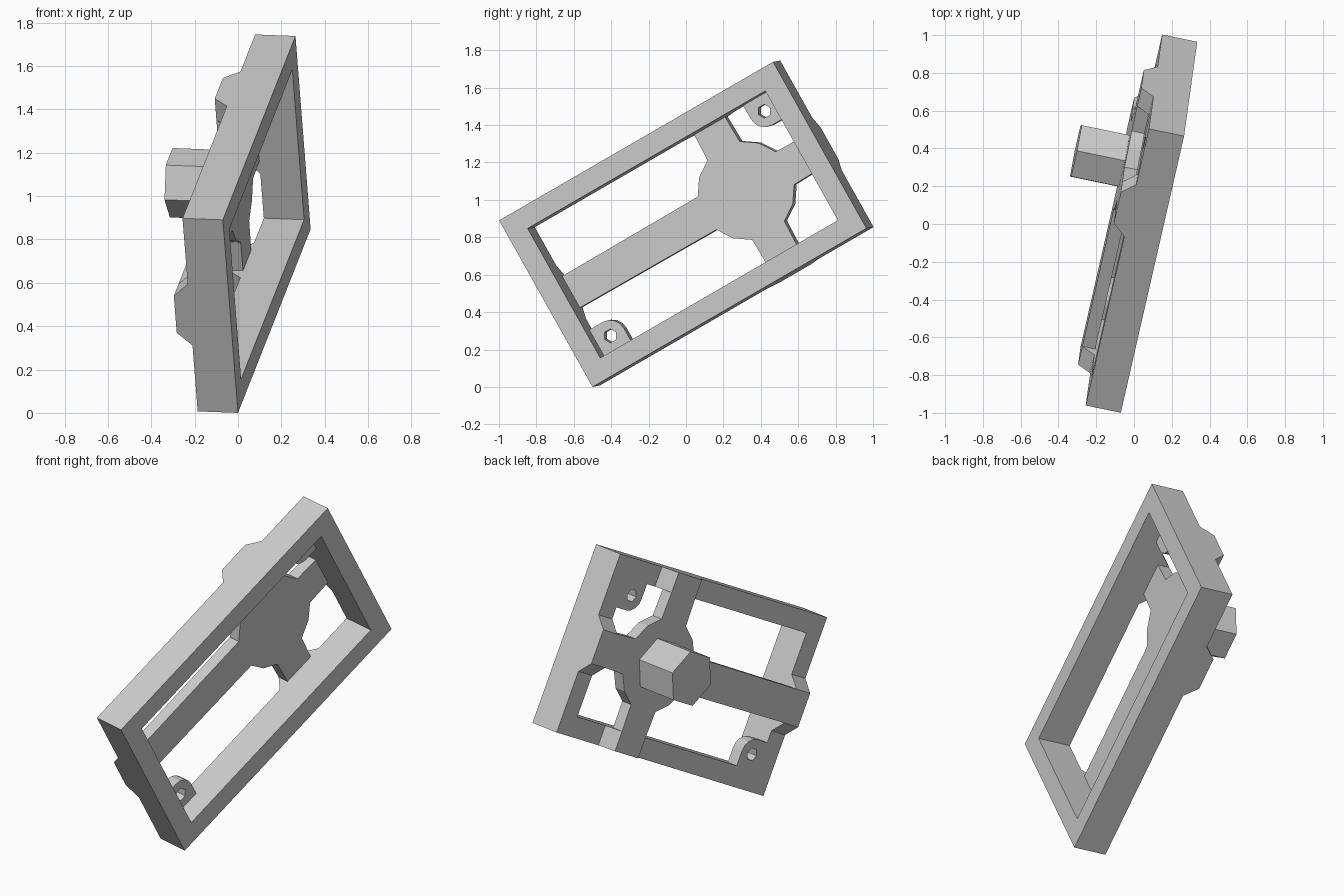
import bpy, bmesh, math
from mathutils import Vector, Matrix

if "Cube" in bpy.data.objects:
    bpy.data.objects.remove(bpy.data.objects["Cube"])

grey = bpy.data.materials.new("plain_grey")
grey.use_nodes = True
COLOUR = (0.6, 0.6, 0.6, 1)
grey.diffuse_color = COLOUR
grey.node_tree.nodes["Principled BSDF"].inputs["Base Color"].default_value = COLOUR

# Tilted placement: local x along the long side, y along the short side, z out of the open face
along = Vector((0.335, 1.465, 0.848)).normalized()
across = Vector((-0.07, -0.5, 0.89))
across = (across - along * across.dot(along)).normalized()
out = along.cross(across)
PLACE = Matrix.Translation((0, -0.5, 0)) @ Matrix((along, across, out)).transposed().to_4x4()

LENGTH, WIDTH, RIM = 1.725, 1.023, 0.114
BACK, ARM_BACK = -0.19, -0.26
HUB = Vector((1.215, WIDTH / 2))
HALF_ARM = 0.097


def add(name, mesh):
    obj = bpy.data.objects.new(name, mesh)
    bpy.context.collection.objects.link(obj)
    mesh.materials.clear()
    mesh.materials.append(grey)
    obj.matrix_world = PLACE
    return obj


def plate(name, loops, low, high):
    """Flat plate from closed outlines; inner outlines become holes."""
    curve = bpy.data.curves.new(name, 'CURVE')
    curve.dimensions, curve.fill_mode = '2D', 'BOTH'
    curve.extrude = (high - low) / 2
    for loop in loops:
        spline = curve.splines.new('POLY')
        spline.points.add(len(loop) - 1)
        for point, (x, y) in zip(spline.points, loop):
            point.co = (x, y, 0, 1)
        spline.use_cyclic_u = True
    temp = bpy.data.objects.new(name + "_outline", curve)
    bpy.context.collection.objects.link(temp)
    bpy.context.view_layer.update()
    mesh = bpy.data.meshes.new_from_object(temp.evaluated_get(bpy.context.evaluated_depsgraph_get()))
    bpy.data.objects.remove(temp)
    mesh.transform(Matrix.Translation((0, 0, (low + high) / 2)))
    bm = bmesh.new()
    bm.from_mesh(mesh)
    bmesh.ops.remove_doubles(bm, verts=bm.verts, dist=0.0005)
    bmesh.ops.recalc_face_normals(bm, faces=bm.faces)
    for face in bm.faces:
        face.smooth = False
    bm.to_mesh(mesh)
    bm.free()
    return add(name, mesh)


def ring(centre, radius, start, end, steps):
    return [(centre[0] + radius * math.cos(math.radians(start + (end - start) * i / steps)),
             centre[1] + radius * math.sin(math.radians(start + (end - start) * i / steps)))
            for i in range(steps + 1)]


def rectangle(margin):
    return [(margin, margin), (LENGTH - margin, margin),
            (LENGTH - margin, WIDTH - margin), (margin, WIDTH - margin)]


# Rectangular frame
plate("frame", [rectangle(0), rectangle(RIM)], BACK, 0)

# Four arms and round hub as one outline
reach = [LENGTH - RIM - HUB.x, HUB.y - RIM, HUB.x - RIM, HUB.y - RIM]
cross = []
for i, far in enumerate(reach):
    turn = Matrix.Rotation(math.radians(90 * i), 2)
    cross += [HUB + turn @ Vector((far, side * HALF_ARM)) for side in (-1, 1)]
    cross += ring(HUB, 0.265, 90 * i + 22.5, 90 * i + 67.5, 2)
plate("arms_and_hub", [cross], ARM_BACK, BACK)

# Chamfered saddles where the arms cross the rim
saddles = {"far_end": (LENGTH - RIM / 2, HUB.y, 90), "near_end": (RIM / 2, HUB.y, 90),
           "upper": (HUB.x, WIDTH - RIM / 2, 0), "lower": (HUB.x, RIM / 2, 0)}
for label, (x, y, angle) in saddles.items():
    bm = bmesh.new()
    bmesh.ops.create_cube(bm, size=1)
    for v in bm.verts:
        v.co.x *= 2 * (0.162 if v.co.z > 0 else HALF_ARM)
        v.co.y *= RIM
        v.co.z = BACK if v.co.z > 0 else ARM_BACK
    bm.transform(Matrix.Translation((x, y, 0)) @ Matrix.Rotation(math.radians(angle), 4, 'Z'))
    mesh = bpy.data.meshes.new(label + "_saddle")
    bm.to_mesh(mesh)
    bm.free()
    add(label + "_saddle", mesh)

# Six-sided knob on the back of the hub
plate("knob", [ring(HUB, 0.16, 0, 300, 5)], -0.52, ARM_BACK)

# Drilled ears in two opposite corners
EAR, BOLT = RIM + 0.168, (0.197, 0.197)
ear = [(RIM, RIM), (EAR, RIM)] + ring(BOLT, EAR - BOLT[0], 0, 90, 4) + [(RIM, EAR)]
hole = ring(BOLT, 0.037, 0, 300, 5)
plate("near_ear", [ear, hole], BACK, -0.12)
plate("far_ear", [[(LENGTH - x, WIDTH - y) for x, y in loop] for loop in (ear, hole)], BACK, -0.12)
